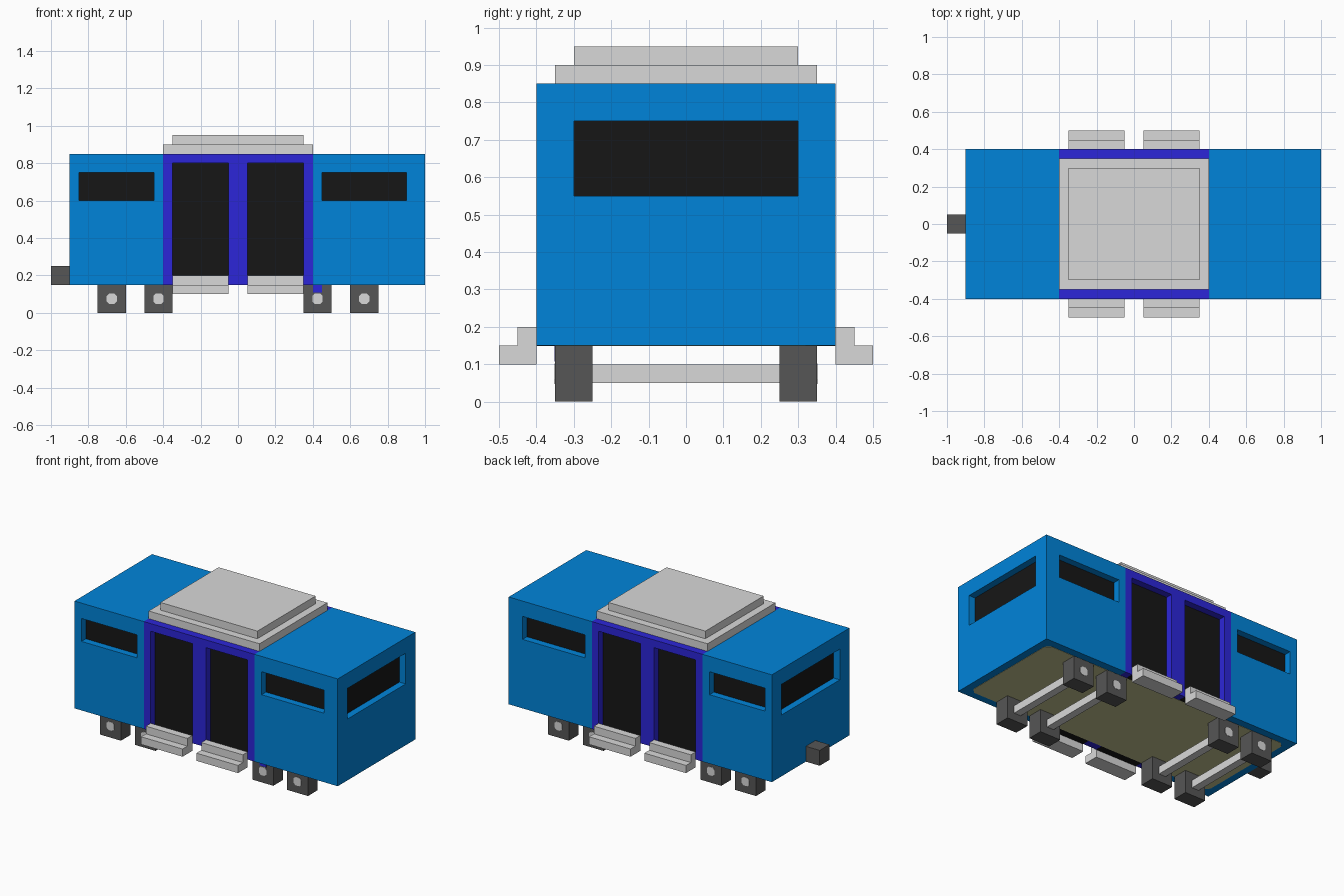
import bpy, bmesh
from mathutils import Matrix, Vector

cube = bpy.data.objects.get("Cube")
if cube:
    bpy.data.objects.remove(cube, do_unlink=True)


def material(name, rgb):
    lin = [((c / 255 + 0.055) / 1.055) ** 2.4 if c > 10 else c / 255 / 12.92 for c in rgb]
    m = bpy.data.materials.new(name)
    m.use_nodes = True
    m.diffuse_color = (*lin, 1)
    m.node_tree.nodes["Principled BSDF"].inputs["Base Color"].default_value = (*lin, 1)
    return m


BLUE = material("blue", (0, 132, 218))
VIOLET = material("violet", (44, 38, 217))
GREY = material("light_grey", (217, 217, 217))
DARK = material("dark_grey", (86, 86, 86))
BLACK = material("glass_black", (22, 22, 22))
OLIVE = material("olive", (195, 195, 145))


def finish(name, bm, mat):
    mesh = bpy.data.meshes.new(name)
    bmesh.ops.recalc_face_normals(bm, faces=bm.faces)
    bm.to_mesh(mesh)
    bm.free()
    mesh.materials.append(mat)
    ob = bpy.data.objects.new(name, mesh)
    bpy.context.collection.objects.link(ob)
    return ob


def add_box(bm, x, y, z):
    """Box from (min, max) pairs."""
    mid = Vector([(a + b) / 2 for a, b in (x, y, z)])
    size = [b - a for a, b in (x, y, z)]
    bmesh.ops.create_cube(bm, size=1, matrix=Matrix.Translation(mid) @ Matrix.Diagonal((*size, 1)))


def box(name, mat, x, y, z):
    bm = bmesh.new()
    add_box(bm, x, y, z)
    return finish(name, bm, mat)


def prism(name, mat, profile, axis, start, length):
    """Extrude a profile along an axis; its points use the other two axes in order."""
    k = "xyz".index(axis)
    pts = [list(p) for p in profile]
    for p in pts:
        p.insert(k, start)
    d = [0, 0, 0]
    d[k] = length
    bm = bmesh.new()
    face = bm.faces.new([bm.verts.new(p) for p in pts])
    ext = bmesh.ops.extrude_face_region(bm, geom=[face], use_keep_orig=True)
    bmesh.ops.translate(bm, vec=d, verts=[v for v in ext["geom"] if isinstance(v, bmesh.types.BMVert)])
    return finish(name, bm, mat)


def clipped_rect(x0, x1, y0, y1, c):
    """Rectangle with its four corners cut off."""
    return [(x0 + c, y0), (x1 - c, y0), (x1, y0 + c), (x1, y1 - c),
            (x1 - c, y1), (x0 + c, y1), (x0, y1 - c), (x0, y0 + c)]


DEPTH, PANE, OVER = 0.05, 0.005, 0.02


def section(name, mat, x, side_holes, end_hole=None):
    """Body block with recessed dark panes on both long sides and one end."""
    ob = box(name, mat, x, (-0.4, 0.4), (0.15, 0.85))
    cuts = bmesh.new()
    for hx, hz in side_holes:
        for s in (-1, 1):
            inner, outer = s * (0.4 - DEPTH), s * (0.4 + OVER)
            add_box(cuts, hx, sorted((inner, outer)), hz)
            box(name + "_pane", BLACK, hx, sorted((inner, inner + s * PANE)), hz)
    if end_hole:
        s, hy, hz = end_hole
        end = x[1] if s > 0 else x[0]
        inner = end - s * DEPTH
        add_box(cuts, sorted((inner, end + s * OVER)), hy, hz)
        box(name + "_end_pane", BLACK, sorted((inner, inner + s * PANE)), hy, hz)
    cutter = finish(name + "_cutter", cuts, mat)
    cutter.hide_render = True
    mod = ob.modifiers.new("recesses", 'BOOLEAN')
    mod.operation, mod.solver, mod.object = 'DIFFERENCE', 'EXACT', cutter
    bpy.context.view_layer.objects.active = ob
    bpy.ops.object.modifier_apply(modifier=mod.name)
    bpy.data.objects.remove(cutter, do_unlink=True)


# Body: two blue cabins either side of a violet door section
window_z, end_y, end_z = (0.6, 0.75), (-0.3, 0.3), (0.55, 0.75)
section("right_cabin", BLUE, (-0.9, -0.4), [((-0.85, -0.45), window_z)], (-1, end_y, end_z))
section("left_cabin", BLUE, (0.4, 1.0), [((0.45, 0.9), window_z)], (1, end_y, end_z))
door_z = (0.155, 0.8)
doors = [(-0.35, -0.05), (0.05, 0.35)]
section("door_section", VIOLET, (-0.4, 0.4), [(d, door_z) for d in doors])

# Stepped roof
box("roof_lower", GREY, (-0.4, 0.4), (-0.35, 0.35), (0.85, 0.9))
box("roof_upper", GREY, (-0.35, 0.35), (-0.3, 0.3), (0.9, 0.95))

# L-shaped door steps with dark thresholds
outline = [(0.4, 0.1), (0.5, 0.1), (0.5, 0.15), (0.45, 0.15), (0.45, 0.2), (0.4, 0.2)]
for s in (-1, 1):
    for x0, x1 in doors:
        prism("door_step", GREY, [(s * y, z) for y, z in outline], 'x', x0, x1 - x0)
        box("threshold", BLACK, (x0, x1), sorted((s * 0.35, s * 0.4)), (0.149, 0.157))

# Floor plate with clipped corners
prism("floor_plate", OLIVE, clipped_rect(-0.85, 0.95, -0.35, 0.35, 0.03), 'z', 0.1485, 0.004)

# Square wheels with small hubs, joined by square axles
for x in (-0.675, -0.425, 0.425, 0.675):
    for s in (-1, 1):
        box("wheel", DARK, (x - 0.075, x + 0.075), sorted((s * 0.25, s * 0.35)), (0, 0.15))
        prism("hub", GREY, clipped_rect(x - 0.0275, x + 0.0275, 0.0475, 0.1025, 0.013),
              'y', s * 0.349, s * 0.003)
    box("axle", GREY, (x - 0.025, x + 0.025), (-0.25, 0.25), (0.05, 0.1))

# Small violet mark on one front wheel
box("wheel_mark", VIOLET, (0.4, 0.45), (-0.352, -0.349), (0.108, 0.15))

# Coupler at the right end
box("coupler", DARK, (-1.0, -0.9), (-0.05, 0.05), (0.15, 0.25))
